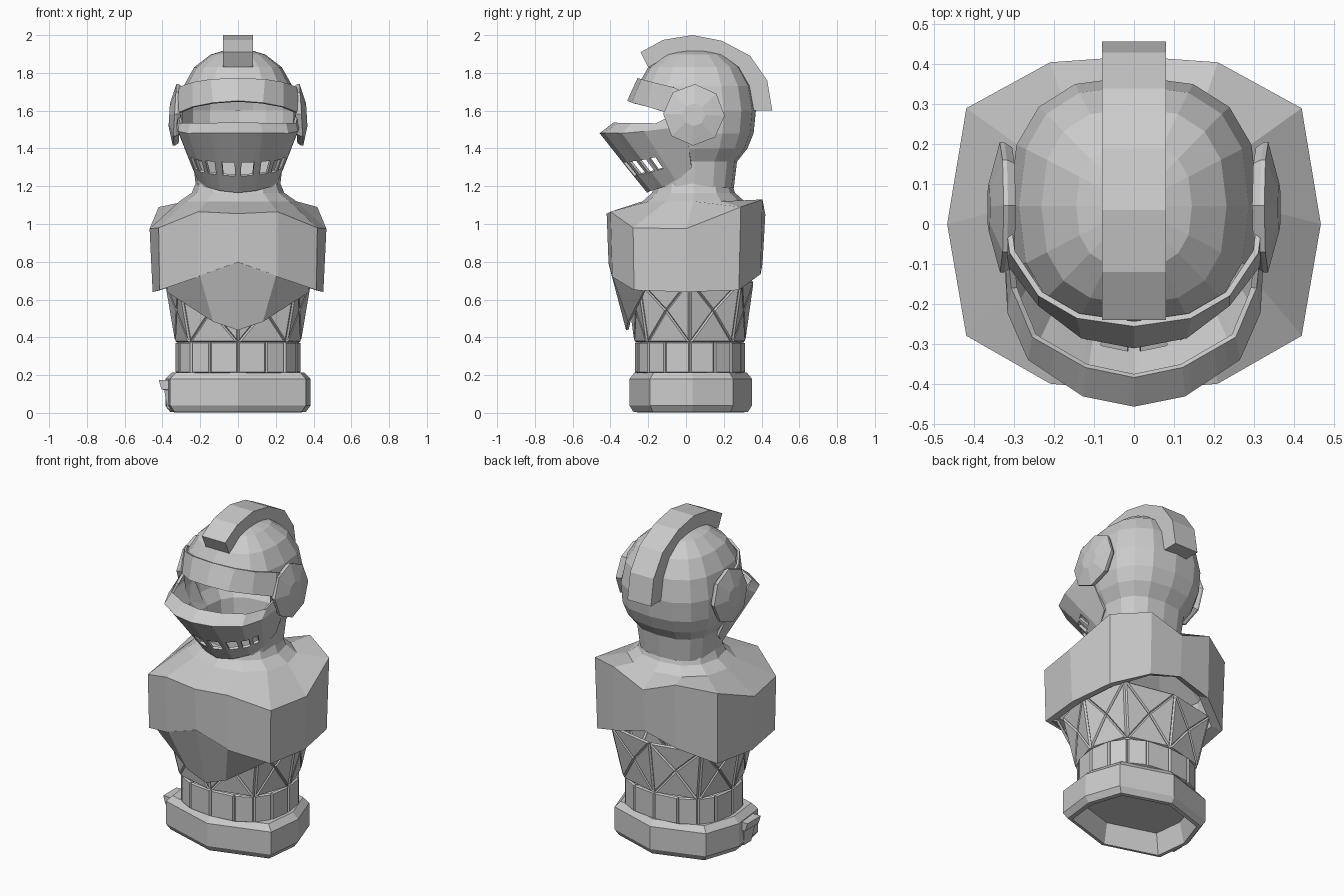
import bpy, bmesh, math
from mathutils import Vector

if "Cube" in bpy.data.objects:
    bpy.data.objects.remove(bpy.data.objects["Cube"])

steel = bpy.data.materials.new("steel_grey")
steel.diffuse_color = (0.6, 0.6, 0.6, 1)
steel.use_nodes = True
steel.node_tree.nodes["Principled BSDF"].inputs["Base Color"].default_value = steel.diffuse_color


def finish(name, bm, thickness=0):
    bmesh.ops.recalc_face_normals(bm, faces=bm.faces[:])
    me = bpy.data.meshes.new(name)
    bm.to_mesh(me)
    bm.free()
    me.materials.append(steel)
    ob = bpy.data.objects.new(name, me)
    bpy.context.collection.objects.link(ob)
    if thickness:
        mod = ob.modifiers.new("thickness", 'SOLIDIFY')
        mod.thickness = thickness
        mod.offset = 0
    return ob


def ring(n, rx, ry, cy, z, p=1.0):
    # p below 1 makes the ring squarer than an ellipse
    def sq(v):
        return 0 if abs(v) < 1e-6 else math.copysign(abs(v) ** p, v)
    return [(rx * sq(math.sin(a)), cy - ry * sq(math.cos(a)), z)
            for a in (2 * math.pi * i / n for i in range(n))]


def loft(rows, closed=True, cap_start=False, cap_end=False, skip=None):
    bm = bmesh.new()
    vs = [[bm.verts.new(p) for p in r] for r in rows]
    n = len(rows[0])
    for j in range(len(rows) - 1):
        for i in range(n if closed else n - 1):
            if skip and skip(j, i):
                continue
            k = (i + 1) % n
            bm.faces.new((vs[j][i], vs[j][k], vs[j + 1][k], vs[j + 1][i]))
    if cap_start:
        bm.faces.new(vs[0])
    if cap_end:
        bm.faces.new(vs[-1])
    return bm


def mirrored(half):
    # half runs from the centre line outward on +x
    return [(-x, y, z) for x, y, z in reversed(half[1:])] + list(half)


def full_ring(half):
    # half runs from the front centre round the right side to the back centre
    return list(half) + [(-x, y, z) for x, y, z in reversed(half[1:-1])]


def panels(bm, gap, depth):
    bmesh.ops.recalc_face_normals(bm, faces=bm.faces[:])
    bmesh.ops.inset_individual(bm, faces=bm.faces[:], thickness=gap, depth=depth,
                               use_even_offset=True)


# Eight-sided base with chamfers and a recess underneath
outline = [(0, -.325), (.36, -.215), (.385, .01), (.312, .225), (0, .325)]
base = [(.80, .13), (.87, .003), (.935, .006), (1, .04), (1, .18), (.91, .215), (.8, .215)]
finish("base", loft([full_ring([(x * s, y * s + .025, z) for x, y in outline])
                     for s, z in base], cap_start=True, cap_end=True))

# Belt of raised rectangular plates
bm = loft([ring(16, .32, .28, .02, .21, .82), ring(16, .32, .28, .02, .375, .82)])
panels(bm, .006, .012)
finish("belt_plates", bm)

# Waist of raised triangular plates
bm = loft([ring(8, .325, .285, .02, .375, .74), ring(8, .38, .33, .02, .70, .62)])
bmesh.ops.poke(bm, faces=bm.faces[:])
panels(bm, .007, .01)
finish("waist_plates", bm)

# Pointed belly plate
finish("belly_plate", loft([
    mirrored([(0, -.405, .80), (.2, -.385, .73), (.37, -.27, .67)]),
    mirrored([(0, -.31, .44), (.13, -.30, .485), (.375, -.22, .645)])],
    closed=False), .015)

# Shoulder mantle with gorget
top = [(0, -.42, 1.055), (.21, -.4, 1.065), (.42, -.28, .98), (.468, 0, .975),
       (.42, .29, 1.09), (.21, .405, 1.13), (0, .42, 1.05)]
low = [(0, -.41, .79), (.21, -.39, .72), (.415, -.275, .65), (.452, 0, .64),
       (.41, .28, .65), (.21, .395, .735), (0, .405, .79)]
inner = [(x * .86, y * .86 + .01, z + .02) for x, y, z in low]
finish("shoulder_mantle", loft([
    ring(12, .222, .20, .04, 1.22, .84), ring(12, .245, .22, .04, 1.165, .86),
    ring(12, .31, .27, .04, 1.12, .9),
    full_ring(top), full_ring(low), full_ring(inner)]))

# Helmet shell with open face
shell = [(.075, .085, 1.918), (.145, .155, 1.897), (.232, .245, 1.83), (.288, .302, 1.73),
         (.313, .325, 1.60), (.308, .313, 1.48), (.283, .28, 1.40), (.238, .225, 1.33),
         (.222, .208, 1.19)]
bm = loft([ring(16, rx, ry, .045, z, .78) for rx, ry, z in shell], cap_start=True)
face = [f for f in bm.faces if f.calc_center_median().y < -.12
        and 1.22 < f.calc_center_median().z < 1.67]
bmesh.ops.delete(bm, geom=face, context='FACES')
finish("helmet_shell", bm)

# Crest strip over the crown
outer = [(-.24, 1.91), (-.12, 1.975), (.035, 2.0), (.19, 1.97), (.34, 1.89),
         (.43, 1.76), (.457, 1.6)]
under = [(-.20, 1.83), (-.1, 1.885), (.035, 1.91), (.17, 1.88), (.275, 1.80),
         (.335, 1.70), (.36, 1.6)]
rows = [[(-.08, *o), (.08, *o), (.08, *u), (-.08, *u)] for o, u in zip(outer, under)]
finish("crest", loft(rows, cap_start=True, cap_end=True))

# Brow visor
finish("brow_visor", loft([
    mirrored([(0, -.25, 1.77), (.14, -.23, 1.765), (.235, -.175, 1.75),
              (.305, -.07, 1.725), (.318, .03, 1.68)]),
    mirrored([(0, -.305, 1.65), (.13, -.28, 1.64), (.235, -.2, 1.62),
              (.32, -.09, 1.585), (.328, .03, 1.56)])], closed=False), .014)

# Chin visor with a row of breathing slots
rim = [(0, -.38, 1.53), (.12, -.355, 1.53), (.25, -.28, 1.53), (.30, -.16, 1.53),
       (.315, -.02, 1.60)]
tip = [(0, -.45, 1.48), (.125, -.425, 1.48), (.26, -.335, 1.48), (.31, -.22, 1.49),
       (.322, 0, 1.52)]
chin = [(0, -.2, 1.17), (.09, -.18, 1.18), (.16, -.12, 1.20), (.205, -.05, 1.23),
        (.235, .03, 1.30)]
cols = [0, .15, .78, 1, 1.12, 1.6, 1.8, 2, 2.2, 2.4, 2.75, 3, 4]
slots = {1, 4, 6, 7, 9}


def sample(line, t):
    i = min(int(t), len(line) - 2)
    return Vector(line[i]).lerp(Vector(line[i + 1]), t - i)


def visor_row(a, b, f):
    return mirrored([tuple(sample(a, t).lerp(sample(b, t), f)) for t in cols])


def is_slot(j, i):
    m = len(cols) - 1
    return j == 2 and (i - m if i >= m else m - 1 - i) in slots


finish("chin_visor", loft([visor_row(rim, tip, 0), visor_row(tip, chin, 0),
                           visor_row(tip, chin, .49), visor_row(tip, chin, .72),
                           visor_row(tip, chin, 1)], closed=False, skip=is_slot), .015)

# Octagonal hinge discs over the ears, leaning in towards the top
for side, label in ((1, "right"), (-1, "left")):
    rows = []
    for x, r in ((.305, .15), (.325, .163), (.336, .163), (.364, .06)):
        pts = [(.042 + r * math.cos(math.pi * i / 4 - .03),
                r * math.sin(math.pi * i / 4 - .03)) for i in range(8)]
        rows.append([(side * (x - .06 * dz), y, 1.578 + dz) for y, dz in pts])
    finish("hinge_disc_" + label, loft(rows, cap_start=True, cap_end=True))

# Small tapered buckle on the base
rows = [[(-.33, y0, z), (-.33, y1, z), (x, y1, z), (x, y0, z)]
        for z, x, y0, y1 in ((.02, -.375, -.10, -.03), (.12, -.39, -.12, -.01),
                             (.125, -.405, -.13, 0), (.175, -.42, -.13, 0))]
finish("buckle", loft(rows, cap_start=True, cap_end=True))
